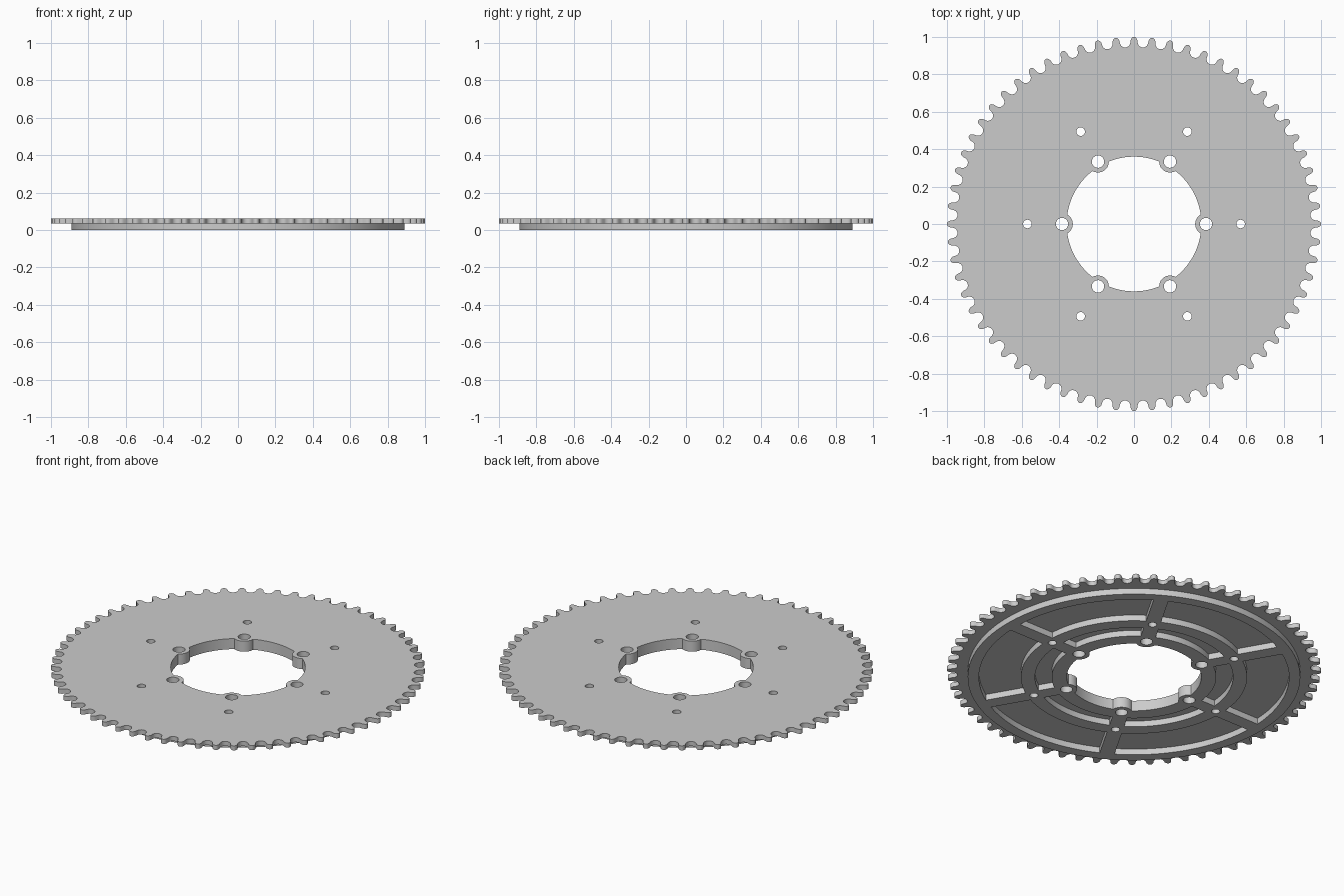
import bpy
import bmesh
from math import asin, cos, sin, pi, radians
from mathutils import Matrix, Vector

cube = bpy.data.objects.get("Cube")
if cube:
    bpy.data.objects.remove(cube, do_unlink=True)

TEETH = 64
BOLT_R, BOSS_R, BORE_R = 0.385, 0.058, 0.36
SPLIT_Z, TOP_Z = 0.035, 0.062
SPOKE_HALF = 0.04

steel = bpy.data.materials.new("grey steel")
steel.use_nodes = True
grey = (0.6, 0.6, 0.6, 1)
steel.diffuse_color = grey
steel.node_tree.nodes["Principled BSDF"].inputs["Base Color"].default_value = grey


def arc(radius, start, end, steps, cx=0.0):
    return [Vector((cx + radius * cos(a), radius * sin(a)))
            for a in (start + (end - start) * i / steps for i in range(steps + 1))]


def circle(radius, steps, cx=0.0):
    return arc(radius, 0, 2 * pi, steps, cx)[:-1]


def turned(points, angle):
    spin = Matrix.Rotation(angle, 2)
    return [spin @ p for p in points]


def around(points, count=6, offset=0.0):
    """Copies of an outline spaced evenly about the axis."""
    return [turned(points, offset + 2 * pi * i / count) for i in range(count)]


def tooth_rim():
    # One valley (roller seat) and one rounded tooth tip, repeated
    seat = [Vector((0.973 - 0.028 * cos(a), 0.028 * sin(a)))
            for a in (radians(-75 + 15 * i) for i in range(11))]
    tip = [Vector((r * cos(a / r), r * sin(a / r)))
           for a, r in ((-0.018, 0.984), (-0.012, 0.995), (-0.006, 0.999), (0, 1),
                        (0.006, 0.999), (0.012, 0.995), (0.018, 0.984))]
    step = 2 * pi / TEETH
    unit = seat + turned(tip, step / 2)
    return [p for part in around(unit, TEETH, step / 2) for p in part]


def bore():
    # Round opening with a lobe bulging inward at each bolt
    lobe = [Vector((BOLT_R - BOSS_R * cos(a), BOSS_R * sin(a)))
            for a in (radians(-60 + 10 * i) for i in range(13))]
    unit = lobe + arc(BORE_R, radians(9.5), radians(50.5), 16)
    return [p for part in around(unit) for p in part]


def pockets(inner, outer):
    # Ring sectors left between the six parallel-sided spokes
    a0, a1 = asin(SPOKE_HALF / inner), asin(SPOKE_HALF / outer)
    sector = arc(outer, a1, pi / 3 - a1, 24) + arc(inner, pi / 3 - a0, a0, 24)
    return around(sector)


def slab(name, outlines, z0, z1):
    """Fill nested outlines and extrude them between two heights."""
    curve = bpy.data.curves.new(name + "_outline", "CURVE")
    curve.dimensions = "2D"
    curve.fill_mode = "BOTH"
    curve.extrude = (z1 - z0) / 2
    for points in outlines:
        spline = curve.splines.new("POLY")
        spline.points.add(len(points) - 1)
        for target, p in zip(spline.points, points):
            target.co = (p.x, p.y, 0, 1)
        spline.use_cyclic_u = True
    helper = bpy.data.objects.new(name + "_helper", curve)
    bpy.context.collection.objects.link(helper)
    bpy.context.view_layer.update()
    evaluated = helper.evaluated_get(bpy.context.evaluated_depsgraph_get())
    mesh = bpy.data.meshes.new_from_object(evaluated)
    bpy.data.objects.remove(helper, do_unlink=True)

    bm = bmesh.new()
    bm.from_mesh(mesh)
    bmesh.ops.remove_doubles(bm, verts=bm.verts, dist=0.00001)
    bmesh.ops.translate(bm, verts=bm.verts, vec=(0, 0, (z0 + z1) / 2))
    bmesh.ops.recalc_face_normals(bm, faces=bm.faces)
    bm.to_mesh(mesh)
    bm.free()
    mesh.name = name
    mesh.materials.clear()
    mesh.materials.append(steel)

    obj = bpy.data.objects.new(name, mesh)
    bpy.context.collection.objects.link(obj)
    bpy.ops.object.select_all(action="DESELECT")
    obj.select_set(True)
    bpy.context.view_layer.objects.active = obj
    bpy.ops.object.shade_smooth_by_angle(angle=radians(30))
    return obj


# Openings shared by both layers: bore, bolt holes and small outer holes
openings = [bore()] + around(circle(0.033, 32, BOLT_R)) + around(circle(0.023, 24, 0.57))

# Toothed plate on top
slab("toothed_plate", [tooth_rim()] + openings, SPLIT_Z, TOP_Z)

# Ribbed backing: rings and spokes around two rows of pockets
slab("ribbed_backing",
     [circle(0.89, 128)] + openings + pockets(0.44, 0.53) + pockets(0.605, 0.83),
     0, SPLIT_Z)
